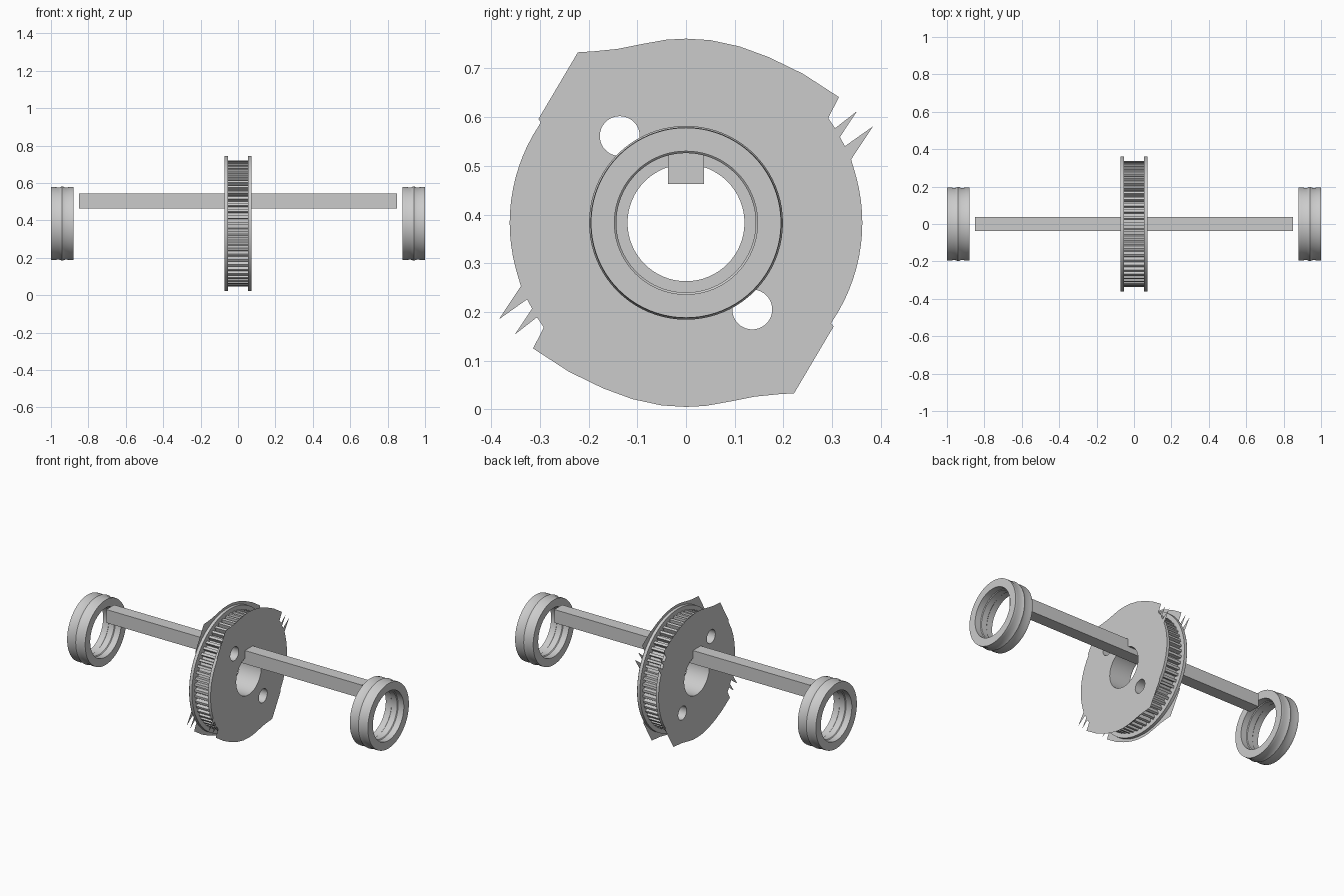
import bpy, bmesh, math
from math import cos, sin, pi

CZ = 0.383            # height of the shaft axis
cube = bpy.data.objects.get("Cube")
if cube:
    bpy.data.objects.remove(cube, do_unlink=True)

grey = bpy.data.materials.new("light grey")
grey.use_nodes = True
colour = (0.6, 0.6, 0.6, 1)
grey.diffuse_color = colour
grey.node_tree.nodes["Principled BSDF"].inputs["Base Color"].default_value = colour


def activate(obj):
    bpy.ops.object.select_all(action='DESELECT')
    obj.select_set(True)
    bpy.context.view_layer.objects.active = obj


def circle(r, n, cy=0.0, cz=0.0):
    return [(cy + r * cos(2 * pi * i / n), cz + r * sin(2 * pi * i / n)) for i in range(n)]


def plate(name, loops, x, thickness, flip=False):
    """Flat (y, z) outline with holes, extruded along x."""
    cu = bpy.data.curves.new(name, 'CURVE')
    cu.dimensions = '2D'
    cu.fill_mode = 'BOTH'
    cu.extrude = thickness / 2
    for pts in loops:
        s = cu.splines.new('POLY')
        s.points.add(len(pts) - 1)
        for p, (a, b) in zip(s.points, pts):
            p.co = (a, b, 0, 1)
        s.use_cyclic_u = True
    obj = bpy.data.objects.new(name, cu)
    bpy.context.collection.objects.link(obj)
    obj.location = (x, 0, CZ)
    obj.rotation_euler = (pi / 2, 0, pi / 2)
    activate(obj)
    bpy.ops.object.convert(target='MESH')
    obj = bpy.context.object
    bm = bmesh.new()
    bm.from_mesh(obj.data)
    bmesh.ops.remove_doubles(bm, verts=bm.verts, dist=1e-5)
    if thickness:
        bmesh.ops.recalc_face_normals(bm, faces=bm.faces)
    else:
        bm.normal_update()
        wrong = [f for f in bm.faces if (f.normal.z < 0) != flip]
        bmesh.ops.reverse_faces(bm, faces=wrong)
    bm.to_mesh(obj.data)
    bm.free()
    obj.data.materials.clear()
    obj.data.materials.append(grey)
    bpy.ops.object.shade_smooth_by_angle(angle=math.radians(25))
    return obj


# bore and the two through holes shared by all pulley layers
holes = [circle(0.12, 64), circle(0.041, 32, -0.136, 0.178), circle(0.041, 32, 0.136, -0.178)]

# toothed drum
TEETH = 60
drum = []
for i in range(TEETH):
    for r, t in ((0.312, -0.28), (0.337, -0.2), (0.337, 0.2), (0.312, 0.28)):
        a = 2 * pi * (i + t) / TEETH
        drum.append((r * cos(a), r * sin(a)))
plate("toothed_drum", [drum] + holes, 0, 0.108)

# ragged cover outline: half of it, then the same half turned by 180 degrees
half = [(-0.303, 0.213), (-0.222, 0.350), (-0.19, 0.352), (-0.14, 0.357), (-0.09, 0.367),
        (-0.04, 0.376), (0, 0.378), (0.05, 0.375), (0.11, 0.362), (0.17, 0.340),
        (0.24, 0.306), (0.314, 0.258), (0.292, 0.215), (0.306, 0.194), (0.351, 0.229),
        (0.316, 0.176), (0.326, 0.157), (0.384, 0.198), (0.339, 0.130)]
for i in range(1, 12):
    a = 0.366 - i * (0.366 + 0.6) / 12
    half.append((0.362 * cos(a), 0.362 * sin(a)))
half.append((0.298, -0.206))
cover = half + [(-y, -z) for y, z in half]

# flanges with thin covers on the outside
for side, word in ((1, "left"), (-1, "right")):
    plate(word + "_flange", [circle(0.362, 96)] + holes, side * 0.062, 0.018)
    plate(word + "_cover", [cover] + holes, side * 0.072, 0, flip=side < 0)

# square key bar
bpy.ops.mesh.primitive_cube_add(size=1, location=(0, 0, 0.503))
bar = bpy.context.object
bar.name = "key_bar"
bar.scale = (1.70, 0.074, 0.08)
bpy.ops.object.transform_apply(location=False, rotation=False, scale=True)
bar.data.materials.append(grey)

# end rings: closed (x, radius) section spun round the axis
section = [(-0.06, 0.147), (-0.06, 0.195), (-0.045, 0.196), (-0.018, 0.192), (0, 0.199),
           (0.018, 0.192), (0.045, 0.196), (0.06, 0.195), (0.06, 0.147), (0.022, 0.147),
           (0.018, 0.143), (-0.018, 0.143), (-0.022, 0.147)]
for side, word in ((1, "left"), (-1, "right")):
    me = bpy.data.meshes.new(word + "_end_ring")
    bm = bmesh.new()
    vs = [bm.verts.new((x, 0, r)) for x, r in section]
    es = [bm.edges.new((vs[i - 1], vs[i])) for i in range(len(vs))]
    bmesh.ops.spin(bm, geom=vs + es, cent=(0, 0, 0), axis=(1, 0, 0), angle=2 * pi,
                   steps=80, use_merge=True)
    bmesh.ops.remove_doubles(bm, verts=bm.verts, dist=1e-5)
    bmesh.ops.recalc_face_normals(bm, faces=bm.faces)
    bm.to_mesh(me)
    bm.free()
    ring = bpy.data.objects.new(word + "_end_ring", me)
    bpy.context.collection.objects.link(ring)
    ring.location = (side * 0.94, 0, CZ)
    me.materials.append(grey)
    activate(ring)
    bpy.ops.object.shade_smooth_by_angle(angle=math.radians(35))
